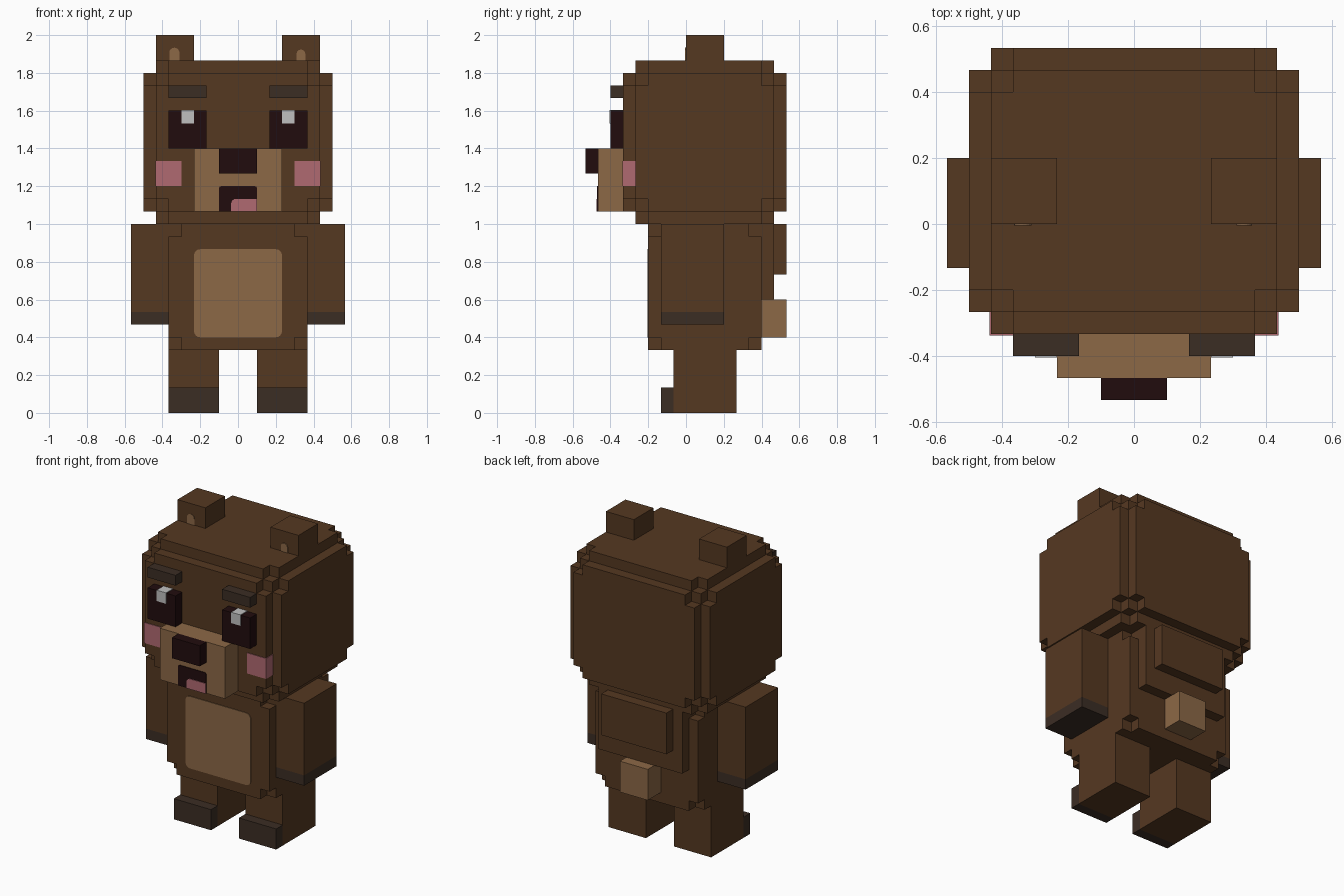
import bpy, bmesh, math
from mathutils import Vector

if "Cube" in bpy.data.objects:
    bpy.data.objects.remove(bpy.data.objects["Cube"])

U = 1 / 15          # one block
P = 0.06            # thickness of painted plates, in blocks


def material(name, srgb):
    m = bpy.data.materials.new(name)
    lin = [((c / 255 + 0.055) / 1.055) ** 2.4 if c > 10 else c / 255 / 12.92 for c in srgb]
    m.diffuse_color = (*lin, 1)
    m.use_nodes = True
    m.node_tree.nodes["Principled BSDF"].inputs["Base Color"].default_value = m.diffuse_color
    return m


BROWN = material("brown fur", (85, 56, 33))
TAN = material("tan fur", (140, 104, 70))
DARK = material("dark paw", (59, 45, 36))
MAROON = material("eye maroon", (33, 12, 13))
PINK = material("pink", (176, 106, 113))
WHITE = material("eye shine", (192, 192, 192))


def finish(name, bm, mat):
    me = bpy.data.meshes.new(name)
    bm.to_mesh(me)
    bm.free()
    me.materials.append(mat)
    ob = bpy.data.objects.new(name, me)
    bpy.context.collection.objects.link(ob)
    return ob


def box(name, x, y, z, mat):
    """Box from (low, high) ranges measured in blocks."""
    bm = bmesh.new()
    bmesh.ops.create_cube(bm, size=1)
    for v in bm.verts:
        v.co = Vector([((a + b) / 2 + c * (b - a)) * U for (a, b), c in zip((x, y, z), v.co)])
    return finish(name, bm, mat)


def pair(name, x, y, z, mat):
    box("right_" + name, x, y, z, mat)
    box("left_" + name, (-x[1], -x[0]), y, z, mat)


def voxels(name, lo, size, keep, mat):
    """Outer skin of every block in a grid for which keep(distances to the nearest side) holds."""
    cells = {(i, j, k) for i in range(size[0]) for j in range(size[1]) for k in range(size[2])
             if keep(sorted(min(c, s - 1 - c) for c, s in zip((i, j, k), size)))}
    bm = bmesh.new()
    for c in cells:
        for ax in range(3):
            for s in (0, 1):
                n = list(c)
                n[ax] += 2 * s - 1
                if tuple(n) in cells:
                    continue
                quad = []
                for a, b in ((0, 0), (1, 0), (1, 1), (0, 1)):
                    p = [c[t] + lo[t] for t in range(3)]
                    p[ax] += s
                    p[(ax + 1) % 3] += a
                    p[(ax + 2) % 3] += b
                    quad.append(bm.verts.new([t * U for t in p]))
                bm.faces.new(quad if s else quad[::-1])
    bmesh.ops.remove_doubles(bm, verts=bm.verts, dist=1e-4)
    bmesh.ops.dissolve_limit(bm, angle_limit=0.01, verts=bm.verts, edges=bm.edges)
    return finish(name, bm, mat)


def plate(name, x, z, y, mat, radii):
    """Thin painted plate facing the front; radii: bottom-left, bottom-right, top-right, top-left."""
    bm = bmesh.new()
    outline = []
    corners = ((x[0], z[0], 1, 1), (x[1], z[0], -1, 1), (x[1], z[1], -1, -1), (x[0], z[1], 1, -1))
    for q, ((cx, cz, sx, sz), r) in enumerate(zip(corners, radii)):
        for i in range(5 if r else 1):
            a = math.pi * (1 + q / 2 + i / 8)
            outline.append((cx + r * (sx + math.cos(a)), cz + r * (sz + math.sin(a))))
    f = bm.faces.new([bm.verts.new((px * U, (y - P) * U, pz * U)) for px, pz in outline])
    ext = bmesh.ops.extrude_face_region(bm, geom=[f], use_keep_orig=True)
    for v in ext["geom"]:
        if isinstance(v, bmesh.types.BMVert):
            v.co.y = y * U
    bmesh.ops.recalc_face_normals(bm, faces=bm.faces)
    return finish(name, bm, mat)


# Head: stepped edges, each side plate missing its corner blocks
voxels("head", (-7.5, -5, 15), (15, 13, 13),
       lambda d: d[0] >= 1 or (d[1] >= 1 and d[2] >= 2), BROWN)
# Torso: block missing only its eight corners
voxels("torso", (-5.5, -3, 5), (11, 9, 10), lambda d: d[2] >= 1, BROWN)
plate("belly", (-3.5, 3.5), (6, 13), -3, TAN, (0.5,) * 4)

# Back padding and tail
box("back_pad", (-4.5, 4.5), (6, 7), (9, 15), BROWN)
box("upper_back_pad", (-3.5, 3.5), (7, 8), (11, 15), BROWN)
box("tail", (-1.5, 1.5), (6, 8), (6, 9), TAN)

# Limbs
pair("arm", (5.5, 8.5), (-2, 3), (8, 15), BROWN)
pair("hand", (5.5, 8.5), (-2, 3), (7, 8), DARK)
pair("leg", (1.5, 5.5), (-1, 4), (0, 5), BROWN)
pair("toes", (1.5, 5.5), (-2, -1), (0, 2), DARK)

# Ears
pair("ear", (3.5, 6.5), (0, 3), (28, 30), BROWN)
plate("left_inner_ear", (-5.45, -4.65), (28, 29), 0, TAN, (0, 0, 0.39, 0.39))
plate("right_inner_ear", (4.65, 5.35), (28, 28.85), 0, TAN, (0, 0, 0.34, 0.34))

# Face
pair("eye", (2.5, 5.5), (-6, -5), (21, 24), MAROON)
pair("eye_shine", (3.5, 4.5), (-6 - P, -5), (23, 24 + P), WHITE)
pair("brow", (2.5, 5.5), (-6, -5), (25, 26), DARK)
pair("cheek", (4.5, 6.5 + P), (-5 - P, -4), (18, 20), PINK)
box("muzzle", (-3.5, 3.5), (-7, -5), (16, 21), TAN)
box("nose", (-1.5, 1.5), (-8, -7), (19, 21), MAROON)
plate("mouth", (-1.5, 1.5), (16, 18), -7, MAROON, (0, 0, 0.15, 0.15))
plate("tongue", (-0.55, 1.5), (16, 17), -7 - P, PINK, (0, 0, 0, 0.4))
